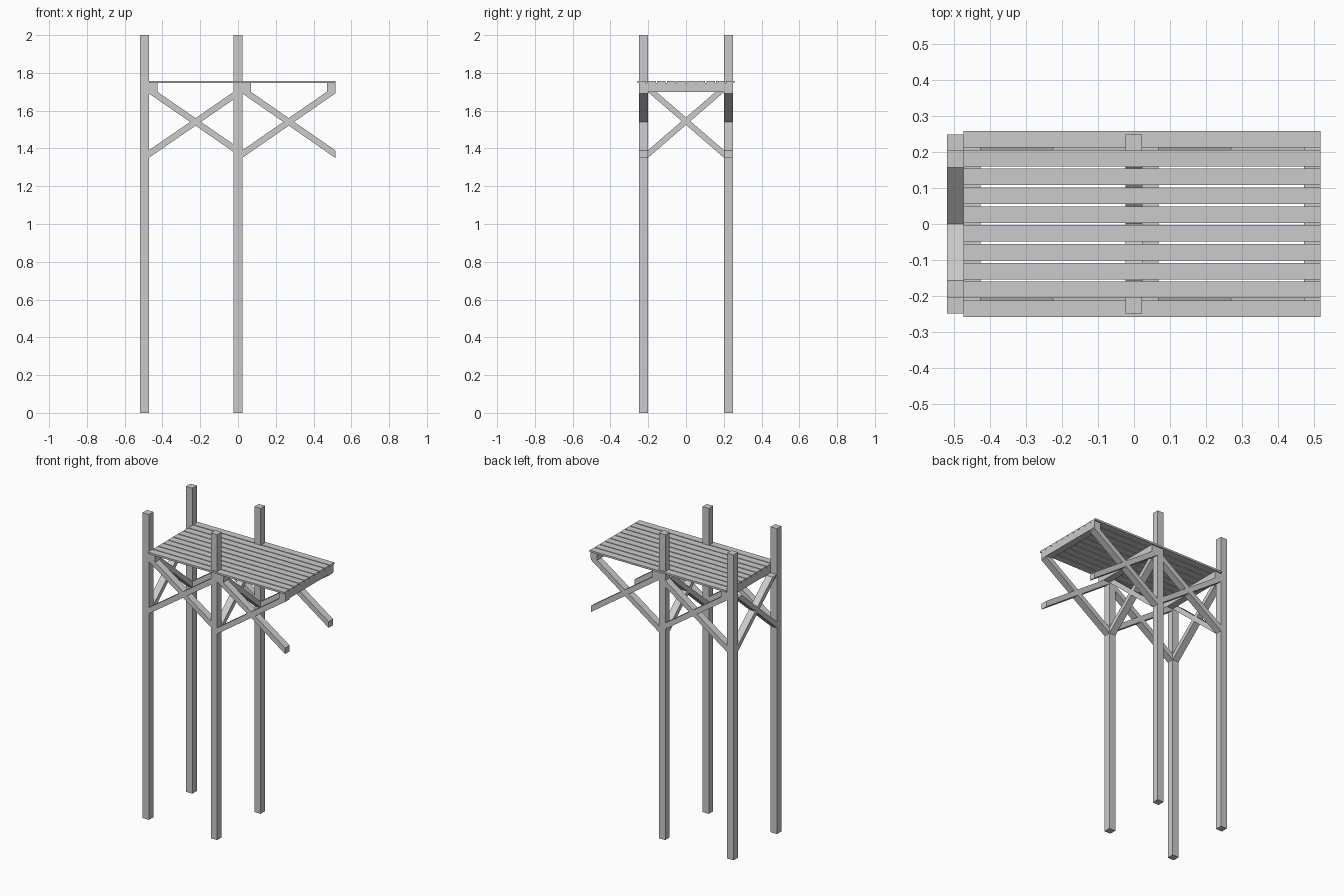
import bpy

if "Cube" in bpy.data.objects:
    bpy.data.objects.remove(bpy.data.objects["Cube"])

T = 0.046            # timber thickness
X0, X1 = -0.518, -0.0235   # left edges of the two post rows
YI, YO = 0.202, 0.248      # inner and outer faces of the posts
END = 0.517          # free end of the deck
ZB, ZT = 1.35, 1.70  # bottom and top of the bracing


def mesh_object(name, verts, faces):
    me = bpy.data.meshes.new(name)
    me.from_pydata(verts, [], faces)
    me.validate()
    ob = bpy.data.objects.new(name, me)
    bpy.context.collection.objects.link(ob)
    return ob


def box(name, x, y, z):
    v = [(a, b, c) for a in x for b in y for c in z]
    f = [(0, 1, 3, 2), (4, 6, 7, 5), (0, 4, 5, 1),
         (2, 3, 7, 6), (0, 2, 6, 4), (1, 5, 7, 3)]
    return mesh_object(name, v, f)


def brace(name, axis, a, b, side):
    """Diagonal rising from a to b, cut plumb at the foot and level at the top."""
    s = 1 if b > a else -1
    top = b - s * 0.045
    slope = (ZT - ZB - 0.04) / abs(top - a)
    prof = [(a, ZB), (b, ZB + slope * abs(b - a)), (b, ZT), (top, ZT), (a, ZB + 0.04)]
    put = (lambda u, w, z: (u, w, z)) if axis == 'X' else (lambda u, w, z: (w, u, z))
    n = len(prof)
    v = [put(u, w, z) for w in side for u, z in prof]
    f = [tuple(range(n)), tuple(reversed(range(n, 2 * n)))]
    f += [(i, i + n, (i + 1) % n + n, (i + 1) % n) for i in range(n)]
    if (s > 0) != (axis == 'X'):
        f = [tuple(reversed(q)) for q in f]
    return mesh_object(name, v, f)


# Posts
for row, x in (("end", X0), ("middle", X1)):
    for side, y in (("front", (-YO, -YI)), ("back", (YI, YO))):
        box(f"{row}_{side}_post", (x, x + T), y, (0, 2))

# Cross beams under the deck
for i, x in enumerate((X0 + T, X1 + T, END - T)):
    box(f"cross_beam_{i + 1}", (x, x + T), (-YO, YO), (ZT, 1.746))

# Deck planks
N, W, HALF = 10, 0.046, 0.258
for i in range(N):
    y = -HALF + i * (2 * HALF - W) / (N - 1)
    box(f"deck_plank_{i + 1}", (X0 + T, END), (y, y + W), (1.746, 1.758))

# Lengthwise cross bracing, front and back, both bays
for side, w in (("front", (-YO, -YI)), ("back", (YI, YO))):
    for bay, a, b in (("inner", X0 + T, X1 + T), ("overhang", X1 + T, END - 0.002)):
        brace(f"{side}_{bay}_brace_right", 'X', a, b, w)
        brace(f"{side}_{bay}_brace_left", 'X', b, a, w)

# Crosswise bracing between each pair of posts
for row, x in (("end", X0), ("middle", X1)):
    brace(f"{row}_brace_back", 'Y', -YI, YI, (x, x + T))
    brace(f"{row}_brace_front", 'Y', YI, -YI, (x, x + T))
